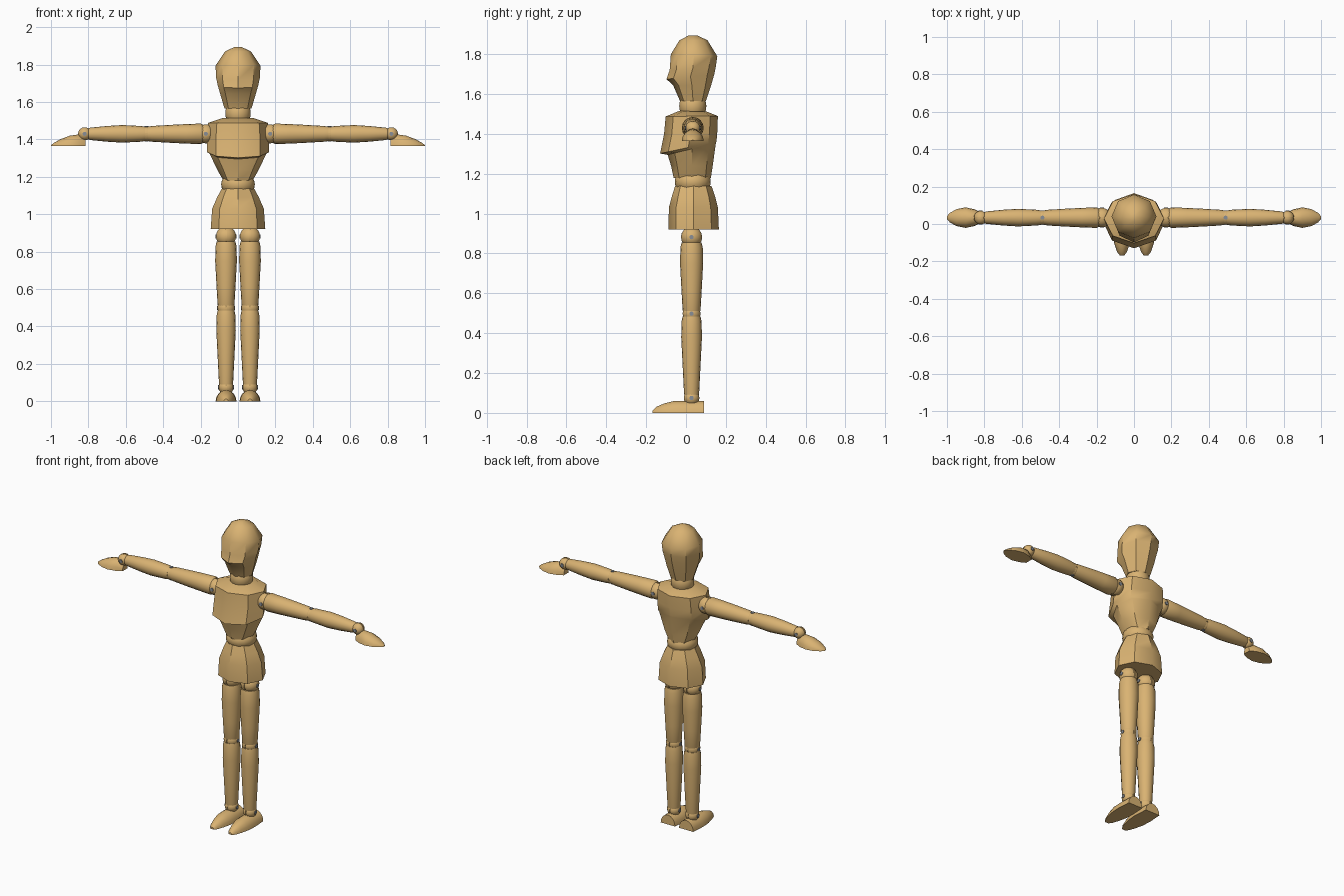
import bpy, bmesh, math
from mathutils import Matrix, Vector

if "Cube" in bpy.data.objects:
    bpy.data.objects.remove(bpy.data.objects["Cube"])


def material(name, rgb):
    m = bpy.data.materials.new(name)
    m.diffuse_color = (*rgb, 1)
    m.use_nodes = True
    m.node_tree.nodes["Principled BSDF"].inputs["Base Color"].default_value = m.diffuse_color
    return m


WOOD = material("light_wood", (0.70, 0.45, 0.17))
STEEL = material("grey_steel", (0.25, 0.27, 0.30))
CY = 0.034          # depth of the body axis
ARM_Z = 1.43        # height of the arm axis
LEG_X = 0.064       # sideways offset of the leg axis


def finish(name, bm, mat=WOOD, angle=40):
    bmesh.ops.recalc_face_normals(bm, faces=bm.faces[:])
    me = bpy.data.meshes.new(name)
    bm.to_mesh(me)
    bm.free()
    ob = bpy.data.objects.new(name, me)
    bpy.context.collection.objects.link(ob)
    me.materials.append(mat)
    bpy.ops.object.select_all(action='DESELECT')
    ob.select_set(True)
    bpy.context.view_layer.objects.active = ob
    bpy.ops.object.shade_smooth_by_angle(angle=math.radians(angle))
    return ob


def bridge(name, rings, angle=40):
    """Skin a list of point rings and cap both ends."""
    bm = bmesh.new()
    vs = [[bm.verts.new(p) for p in ring] for ring in rings]
    n = len(vs[0])
    for a, b in zip(vs, vs[1:]):
        for i in range(n):
            j = (i + 1) % n
            bm.faces.new((a[i], a[j], b[j], b[i]))
    bm.faces.new(vs[0])
    bm.faces.new(vs[-1])
    return finish(name, bm, angle=angle)


def body(name, sections, n=8, angle=40):
    """Loft of (z front, z back, half width, y front, y back) sections."""
    rings = []
    for zf, zb, w, yf, yb in sections:
        ring = []
        for i in range(n):
            a = 2 * math.pi * i / n
            t = (1 + math.sin(a)) / 2
            ring.append((w * math.cos(a), yf + (yb - yf) * t, zf + (zb - zf) * t))
        rings.append(ring)
    return bridge(name, rings, angle)


def limb(name, profile, place, n=16):
    """Turned piece: (position along axis, radius)."""
    return bridge(name, [[place(t, r * math.cos(2 * math.pi * i / n),
                                r * math.sin(2 * math.pi * i / n)) for i in range(n)]
                         for t, r in profile])


def dome(name, sections, place, n=8):
    """Flat-bottomed piece: (position, half width, height)."""
    return bridge(name, [[place(t, w * math.cos(math.pi * i / n),
                                h * math.sin(math.pi * i / n)) for i in range(n + 1)]
                         for t, w, h in sections])


def joint(name, loc, r, axis):
    """Slotted ball with a tongue plate and a steel hinge pin."""
    axis = Vector(axis)
    frame = Matrix.Translation(loc) @ axis.to_track_quat('Z', 'Y').to_matrix().to_4x4()
    bm = bmesh.new()
    for s in (-1, 1):
        half = bmesh.new()
        bmesh.ops.create_uvsphere(half, u_segments=16, v_segments=10, radius=r)
        cut = bmesh.ops.bisect_plane(half, geom=half.verts[:] + half.edges[:] + half.faces[:],
                                     plane_co=(0, 0, s * 0.004), plane_no=(0, 0, s),
                                     clear_inner=True)
        bmesh.ops.edgeloop_fill(half, edges=[e for e in cut['geom_cut']
                                             if isinstance(e, bmesh.types.BMEdge)])
        tmp = bpy.data.meshes.new("tmp")
        half.to_mesh(tmp)
        half.free()
        bm.from_mesh(tmp)
        bpy.data.meshes.remove(tmp)
    bmesh.ops.create_cone(bm, cap_ends=True, segments=16, radius1=r * 0.9,
                          radius2=r * 0.9, depth=0.008)
    bm.transform(frame)
    finish(name, bm)
    pin = bmesh.new()
    bmesh.ops.create_cone(pin, cap_ends=True, segments=10, radius1=0.011,
                          radius2=0.011, depth=2 * r + 0.004)
    pin.transform(frame)
    finish(name + "_pin", pin, STEEL)


# Head with a slight nose ridge
head = body("head", [
    (1.565, 1.565, 0.072, -0.03, 0.10),
    (1.645, 1.64, 0.095, -0.065, 0.125),
    (1.675, 1.70, 0.108, -0.098, 0.142),
    (1.72, 1.74, 0.117, -0.082, 0.150),
    (1.80, 1.79, 0.120, -0.076, 0.157),
    (1.87, 1.87, 0.070, -0.033, 0.108),
    (1.895, 1.895, 0.018, 0.015, 0.055)])

# Neck and waist barrels
for name, z, h, r in (("neck", 1.54, 0.035, 0.068), ("waist", 1.16, 0.033, 0.09)):
    limb(name, [(z - h, r * 0.88), (z - h / 2, r * 0.98), (z, r), (z + h / 2, r * 0.98),
                (z + h, r * 0.88)], lambda t, u, v: (u, CY + v, t))

# Chest overhanging the tapered abdomen
body("torso", [
    (1.18, 1.18, 0.078, -0.062, 0.125),
    (1.24, 1.24, 0.112, -0.075, 0.134),
    (1.295, 1.355, 0.152, -0.092, 0.150),
    (1.302, 1.362, 0.166, -0.130, 0.153),
    (1.40, 1.41, 0.167, -0.110, 0.157),
    (1.488, 1.49, 0.160, -0.102, 0.160),
    (1.515, 1.512, 0.085, -0.035, 0.105)])

# Flared hip block
body("hips", [
    (0.92, 0.92, 0.146, -0.088, 0.165),
    (1.03, 1.03, 0.138, -0.086, 0.160),
    (1.09, 1.09, 0.112, -0.070, 0.145),
    (1.138, 1.138, 0.086, -0.055, 0.128)])

for s, side in ((-1, "left"), (1, "right")):
    # Arms
    along_x = lambda t, u, v: (s * t, CY + u, ARM_Z + v)
    limb(side + "_upper_arm", [(0.182, 0.046), (0.20, 0.055), (0.28, 0.052), (0.36, 0.048),
                               (0.46, 0.042), (0.485, 0.038)], along_x)
    limb(side + "_forearm", [(0.495, 0.038), (0.52, 0.042), (0.62, 0.047), (0.70, 0.042),
                             (0.79, 0.033), (0.805, 0.028)], along_x)
    joint(side + "_shoulder", (s * 0.172, CY, ARM_Z), 0.052, (0, 1, 0))
    joint(side + "_elbow", (s * 0.49, CY, ARM_Z), 0.039, (0, 0, 1))
    joint(side + "_wrist", (s * 0.82, CY, ARM_Z), 0.036, (0, 1, 0))
    dome(side + "_hand", [(0.815, 0.025, 0.04), (0.85, 0.044, 0.062), (0.90, 0.055, 0.055),
                          (0.95, 0.045, 0.036), (0.985, 0.025, 0.016), (1.0, 0.008, 0.004)],
         lambda t, u, v: (s * t, CY + u, 1.365 + v))

    # Legs
    x = s * LEG_X
    along_z = lambda t, u, v: (x + u, 0.028 + v, t)
    limb(side + "_thigh", [(0.50, 0.040), (0.515, 0.045), (0.62, 0.051), (0.75, 0.058),
                           (0.83, 0.056), (0.855, 0.050)], along_z)
    limb(side + "_shin", [(0.075, 0.034), (0.10, 0.038), (0.24, 0.045), (0.38, 0.052),
                          (0.46, 0.050), (0.485, 0.045)], along_z)
    for name, z, r in (("_hip", 0.882, 0.054), ("_knee", 0.498, 0.046), ("_ankle", 0.075, 0.040)):
        joint(side + name, (x, 0.028, z), r, (1, 0, 0))
    dome(side + "_foot", [(0.09, 0.050, 0.06), (0.0, 0.056, 0.06), (-0.06, 0.052, 0.06),
                          (-0.11, 0.040, 0.047), (-0.15, 0.026, 0.03), (-0.168, 0.012, 0.012)],
         lambda t, u, v: (x + u, t, v))
